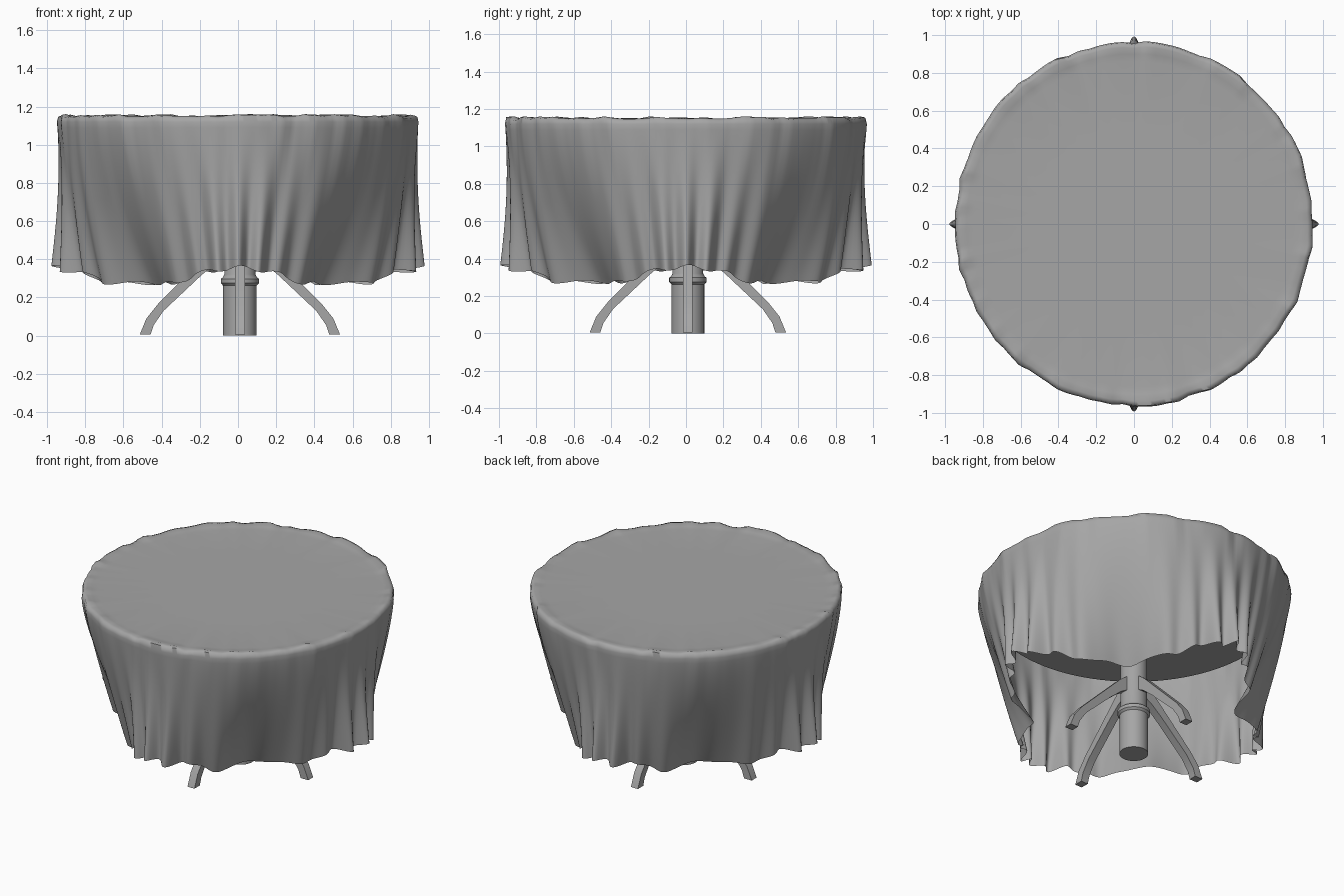
import bpy, bmesh, random
from math import sin, cos, pi, tau

random.seed(4)
cube = bpy.data.objects.get("Cube")
if cube:
    bpy.data.objects.remove(cube)

grey = bpy.data.materials.new("plain grey")
grey.use_nodes = True
COLOUR = (0.38, 0.38, 0.38, 1)
grey.diffuse_color = COLOUR
grey.node_tree.nodes["Principled BSDF"].inputs["Base Color"].default_value = COLOUR


def finish(bm, name, smooth_angle):
    bmesh.ops.recalc_face_normals(bm, faces=bm.faces)
    mesh = bpy.data.meshes.new(name)
    bm.to_mesh(mesh)
    bm.free()
    mesh.materials.append(grey)
    obj = bpy.data.objects.new(name, mesh)
    bpy.context.collection.objects.link(obj)
    bpy.ops.object.select_all(action='DESELECT')
    obj.select_set(True)
    bpy.context.view_layer.objects.active = obj
    bpy.ops.object.shade_smooth_by_angle(angle=smooth_angle)
    return obj


def bridge(bm, rings):
    for a, b in zip(rings, rings[1:]):
        for i in range(len(a)):
            j = (i + 1) % len(a)
            bm.faces.new((a[i], a[j], b[j], b[i]))


def lathe(name, profile, sides):
    """Closed solid turned around a vertical axis, from (radius, height) pairs."""
    bm = bmesh.new()
    rings = [[bm.verts.new((r * cos(tau * i / sides), r * sin(tau * i / sides), z))
              for i in range(sides)] for r, z in profile]
    bridge(bm, rings)
    bm.faces.new(rings[0])
    bm.faces.new(rings[-1])
    return finish(bm, name, 0.6)


# Tablecloth: round top, draping into a diamond hem with folds bunched at its corners
SEGMENTS, DROPS = 400, 26
bumps = [random.uniform(-1, 1) for _ in range(100)]


def bump(i):
    """Small random value around the rim, blended between neighbours."""
    step = SEGMENTS // len(bumps)
    k, rest = divmod(i % SEGMENTS, step)
    f = rest / step
    return bumps[k] * (1 - f) + bumps[(k + 1) % len(bumps)] * f


def drape_point(i, t):
    a = tau * i / SEGMENTS
    corner = cos(4 * a)
    mask = 0.5 + 0.5 * max(corner, -1)
    rim = 0.963 + 0.008 * bump(i) * (1 - t)
    hem = 0.81 + 0.145 * corner
    r = rim + (hem - rim) * t ** 1.45 - 0.015 * mask * sin(pi * t)
    # fine folds at the corners, one broad fold either side of each panel
    r += 0.038 * cos(36 * a) * mask * t ** 1.4
    r += 0.045 * cos(12 * a) * (1 - mask) * t ** 1.6
    bottom = 0.31 + 0.045 * corner + 0.012 * sin(20 * a + 1) - 0.012 * cos(12 * a) * (1 - mask)
    a -= 0.085 * sin(4 * a) * t
    z = 1.12 + (bottom - 1.12) * t
    return 0.985 * r * cos(a), r * sin(a), z


bm = bmesh.new()
rings = []
for r, z, wobble in ((0.5, 1.145, 0), (0.86, 1.145, 0), (0.9, 1.148, 0.2),
                     (0.935, 1.154, 0.7), (0.957, 1.147, 1)):
    ring = []
    for i in range(SEGMENTS):
        a = tau * i / SEGMENTS
        rr = r + 0.008 * wobble * bump(i)
        height = z + 0.01 * wobble * bump(i + 3)
        ring.append(bm.verts.new((0.985 * rr * cos(a), rr * sin(a), height)))
    rings.append(ring)
for k in range(DROPS + 1):
    rings.append([bm.verts.new(drape_point(i, k / DROPS)) for i in range(SEGMENTS)])
bm.faces.new(rings[0])
bridge(bm, rings)
finish(bm, "tablecloth", 1.2)

# Table top hidden under the cloth
lathe("table_top", [(0.89, 1.03), (0.905, 1.045), (0.905, 1.12), (0.88, 1.135)], 96)

# Pedestal column with a collar ring
CENTRE = (0.01, 0.01, 0)
column = lathe("column", [(0.088, 0.0), (0.088, 0.262), (0.1, 0.275), (0.1, 0.298),
                          (0.09, 0.305), (0.082, 0.32), (0.082, 1.04)], 32)
column.location = CENTRE

# Four splayed legs
upper = [(0.06, 0.52), (0.13, 0.465), (0.22, 0.375), (0.43, 0.165), (0.49, 0.09), (0.525, 0.005)]
lower = [(0.468, 0.005), (0.452, 0.055), (0.4, 0.13), (0.2, 0.318), (0.12, 0.385), (0.06, 0.42)]
for n, side in enumerate(("left", "back", "right", "front")):
    bm = bmesh.new()
    face = bm.faces.new([bm.verts.new((r, -0.026, z)) for r, z in upper + lower])
    solid = bmesh.ops.extrude_face_region(bm, geom=[face], use_keep_orig=True)
    moved = [v for v in solid["geom"] if isinstance(v, bmesh.types.BMVert)]
    bmesh.ops.translate(bm, verts=moved, vec=(0, 0.052, 0))
    leg = finish(bm, side + "_leg", 0.5)
    leg.rotation_euler.z = n * pi / 2
    leg.location = CENTRE
